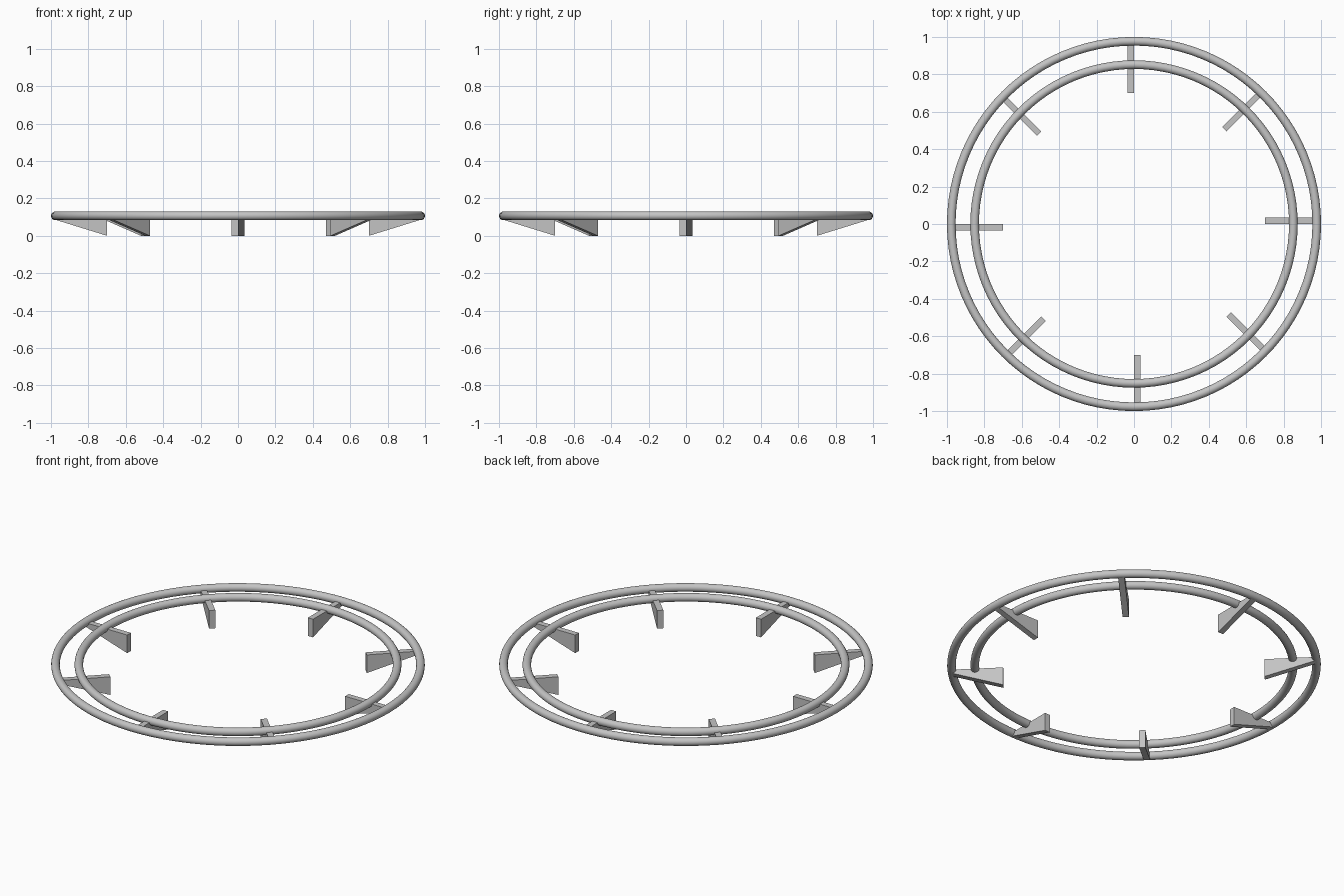
import bpy
import bmesh
import math
from mathutils import Matrix

cube = bpy.data.objects.get("Cube")
if cube:
    bpy.data.objects.remove(cube, do_unlink=True)

RING_Z = 0.107

# Single grey metal
metal = bpy.data.materials.new("grey_metal")
metal.use_nodes = True
colour = (0.55, 0.55, 0.55, 1)
metal.diffuse_color = colour
metal.node_tree.nodes["Principled BSDF"].inputs["Base Color"].default_value = colour


def add_ring(name, radius, tube):
    bpy.ops.mesh.primitive_torus_add(
        major_radius=radius, minor_radius=tube,
        major_segments=96, minor_segments=20, location=(0, 0, RING_Z))
    ring = bpy.context.object
    ring.name = name
    ring.data.materials.append(metal)
    bpy.ops.object.shade_smooth()


def add_fin(index, thickness=0.034):
    # Tapered side profile, one face on the radial line
    profile = [(0.70, 0), (0.975, 0.085), (0.975, RING_Z), (0.70, RING_Z)]
    bm = bmesh.new()
    face = bm.faces.new([bm.verts.new((r, 0, z)) for r, z in profile])
    side = bmesh.ops.extrude_face_region(bm, geom=[face])["geom"]
    moved = [v for v in side if isinstance(v, bmesh.types.BMVert)]
    bmesh.ops.translate(bm, verts=moved, vec=(0, thickness, 0))
    bmesh.ops.recalc_face_normals(bm, faces=bm.faces)
    bm.transform(Matrix.Rotation(index * math.tau / 8, 4, "Z"))
    name = f"support_fin_{index + 1}"
    mesh = bpy.data.meshes.new(name)
    bm.to_mesh(mesh)
    bm.free()
    mesh.materials.append(metal)
    bpy.context.collection.objects.link(bpy.data.objects.new(name, mesh))


# Two concentric tubes
add_ring("outer_ring", 0.977, 0.023)
add_ring("inner_ring", 0.852, 0.023)

# Eight radial supports
for i in range(8):
    add_fin(i)
